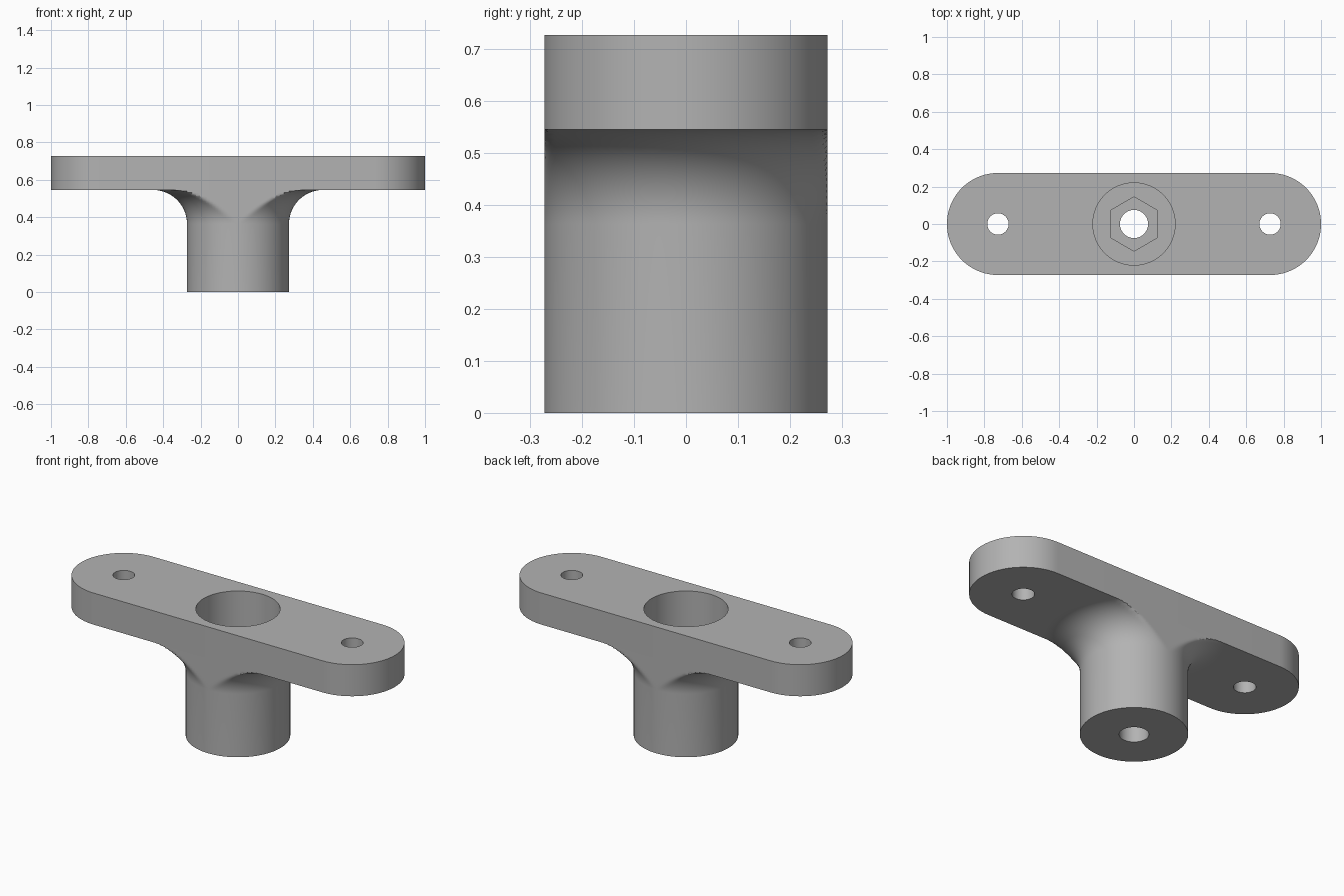
import bpy, bmesh
from math import sin, cos, pi, hypot, radians

cube = bpy.data.objects.get("Cube")
if cube:
    bpy.data.objects.remove(cube, do_unlink=True)

HALF_W = 0.2727      # plate end radius and stem radius
END_X = 1 - HALF_W   # centre of each rounded end
PLATE_Z, TOP_Z = 0.5455, 0.7273
FILLET = 0.1818

grey = bpy.data.materials.new("plain grey")
grey.use_nodes = True
grey.diffuse_color = (0.45, 0.45, 0.45, 1)
grey.node_tree.nodes["Principled BSDF"].inputs["Base Color"].default_value = grey.diffuse_color


def loft(name, rings):
    """Closed solid through equally long rings of points."""
    bm = bmesh.new()
    loops = [[bm.verts.new(p) for p in ring] for ring in rings]
    n = len(loops[0])
    for a, b in zip(loops, loops[1:]):
        for i in range(n):
            j = (i + 1) % n
            bm.faces.new((a[i], a[j], b[j], b[i]))
    bm.faces.new(loops[0][::-1])
    bm.faces.new(loops[-1])
    bmesh.ops.recalc_face_normals(bm, faces=bm.faces)
    mesh = bpy.data.meshes.new(name)
    bm.to_mesh(mesh)
    bm.free()
    obj = bpy.data.objects.new(name, mesh)
    bpy.context.collection.objects.link(obj)
    mesh.materials.append(grey)
    return obj


def drill(obj, radius, z0, z1, x=0, sides=64):
    """Cut a round or polygonal pocket with a corner towards +y."""
    ring = [(x + radius * sin(2 * pi * i / sides), radius * cos(2 * pi * i / sides)) for i in range(sides)]
    cutter = loft("cutter", [[(px, py, z) for px, py in ring] for z in (z0, z1)])
    cutter.hide_render = True
    mod = obj.modifiers.new("pocket", "BOOLEAN")
    mod.operation, mod.solver, mod.object = "DIFFERENCE", "EXACT", cutter
    bpy.context.view_layer.objects.active = obj
    bpy.ops.object.modifier_apply(modifier=mod.name)
    bpy.data.objects.remove(cutter, do_unlink=True)


# Plate with two rounded ends
outline = []
for side in (1, -1):
    for i in range(49):
        a = pi * i / 48 - pi / 2
        outline.append((side * (END_X + HALF_W * cos(a)), side * HALF_W * sin(a)))
plate = loft("mounting_plate", [[(x, y, z) for x, y in outline] for z in (PLATE_Z, TOP_Z)])

# Stem flaring into the plate, the flare trimmed flush with the plate sides
profile = [(HALF_W, 0)]
for i in range(25):
    a = pi / 2 * i / 24
    profile.append((HALF_W + FILLET * (1 - cos(a)), PLATE_Z - FILLET * (1 - sin(a))))
SEGMENTS = 128
rings = []
for r, z in profile:
    ring = []
    for i in range(SEGMENTS):
        a = 2 * pi * i / SEGMENTS
        trimmed = min(r, HALF_W / max(abs(sin(a)), 0.01))
        ring.append((trimmed * cos(a), trimmed * sin(a), z))
    rings.append(ring)
stem = loft("flared_stem", rings)

# Screw holes, stepped bore, nut pocket and through hole
for side in (1, -1):
    drill(plate, 0.057, 0.4, 0.9, side * END_X)
drill(plate, 0.22, 0.4, 0.9)
drill(stem, 0.22, 0.273, 0.9)
drill(stem, 0.145, 0.16, 0.4, sides=6)
drill(stem, 0.075, -0.1, 0.4)

for obj in (plate, stem):
    bpy.ops.object.select_all(action="DESELECT")
    obj.select_set(True)
    bpy.context.view_layer.objects.active = obj
    bpy.ops.object.shade_smooth_by_angle(angle=radians(30))
